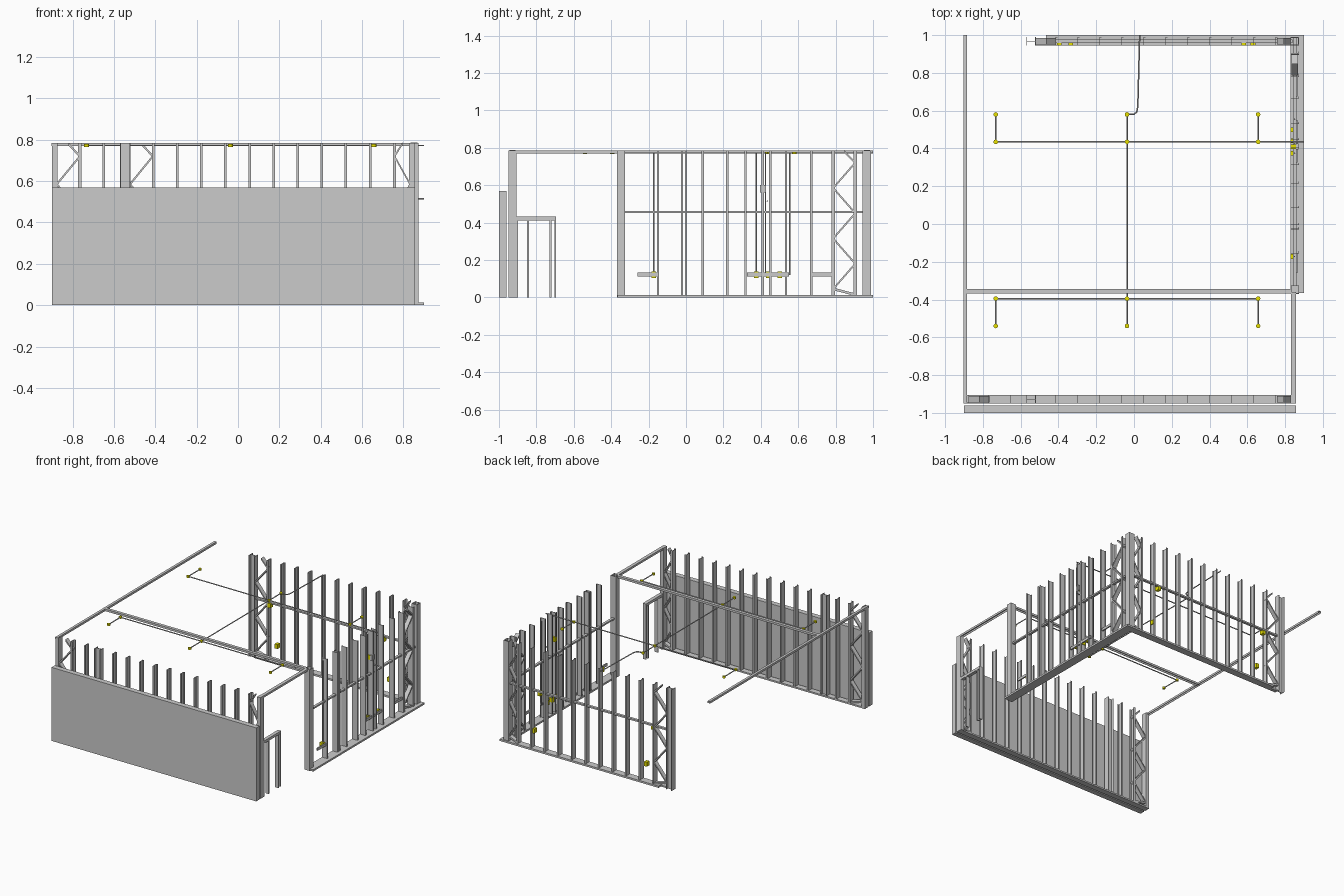
import bpy, bmesh
from mathutils import Vector

if "Cube" in bpy.data.objects:
    bpy.data.objects.remove(bpy.data.objects["Cube"])

H = 0.785
yellow = bpy.data.materials.new("yellow")
yellow.diffuse_color = (0.8, 0.75, 0.0, 1)
yellow.use_nodes = True
yellow.node_tree.nodes["Principled BSDF"].inputs["Base Color"].default_value = yellow.diffuse_color


def finish(bm, name, mat=None):
    bmesh.ops.recalc_face_normals(bm, faces=bm.faces)
    me = bpy.data.meshes.new(name)
    bm.to_mesh(me)
    bm.free()
    ob = bpy.data.objects.new(name, me)
    bpy.context.collection.objects.link(ob)
    if mat:
        me.materials.append(mat)


def prism(bm, pts, axis):
    lo = [bm.verts.new(p) for p in pts]
    hi = [bm.verts.new(Vector(p) + Vector(axis)) for p in pts]
    n = len(pts)
    bm.faces.new(lo)
    bm.faces.new(hi)
    for i in range(n):
        bm.faces.new((lo[i], lo[(i + 1) % n], hi[(i + 1) % n], hi[i]))


def box(bm, x0, x1, y0, y1, z0, z1):
    prism(bm, [(x0, y0, z0), (x1, y0, z0), (x1, y1, z0), (x0, y1, z0)], (0, 0, z1 - z0))


def boxes(name, items, mat=None):
    bm = bmesh.new()
    for b in items:
        box(bm, *b)
    finish(bm, name, mat)


# mapping of wall coordinates (u along wall, d through wall) to plan
D = 0.045
front = lambda u, d, z: (u, -0.95 + d, z)
back = lambda u, d, z: (u, 0.945 + d, z)
right = lambda u, d, z: (0.829 + d, u, z)


def stud(bm, m, u, w=0.012, z1=H, t=0.003):
    # C-shaped channel
    a, b = u - w / 2, u + w / 2
    prof = [(a, 0), (b, 0), (b, t), (a + t, t), (a + t, D - t), (b, D - t), (b, D), (a, D)]
    prism(bm, [m(p, q, 0) for p, q in prof], (0, 0, z1))


def wbox(bm, m, u0, u1, d0, d1, z0, z1):
    prism(bm, [m(u0, d0, z0), m(u1, d0, z0), m(u1, d1, z0), m(u0, d1, z0)], (0, 0, z1 - z0))


def studs(name, m, us, w=0.012):
    bm = bmesh.new()
    for u in us:
        stud(bm, m, u, w)
    finish(bm, name)


def zigzag(name, m, u0, u1):
    # lattice bracing between an end column and its neighbouring stud
    bm = bmesh.new()
    zs = [0.045, 0.18, 0.315, 0.45, 0.585, 0.72]
    pts = [((u1 if i % 2 == 0 else u0), z) for i, z in enumerate(zs)]
    pts = [(u0, 0.045 - 0.03)] + pts[::1]
    if pts[-1][0] == u0:
        pts.append((u0 + (u1 - u0) * 0.5, H - 0.005))
    else:
        pts.append((u1 + (u0 - u1) * 0.5, H - 0.005))
    for (a, za), (b, zb) in zip(pts, pts[1:]):
        t = 0.007
        prism(bm, [m(a, 0.006, za - t), m(b, 0.006, zb - t), m(b, 0.006, zb + t), m(a, 0.006, za + t)],
              Vector(m(0, D - 0.012, 0)) - Vector(m(0, 0, 0)))
    finish(bm, name)


def h_column(name, m, u0, u1):
    bm = bmesh.new()
    wbox(bm, m, u0, u0 + 0.004, 0, D, 0, H)
    wbox(bm, m, u1 - 0.004, u1, 0, D, 0, H)
    wbox(bm, m, u0, u1, D / 2 - 0.002, D / 2 + 0.002, 0, H)
    finish(bm, name)


def column(name, m, u0, u1):
    # boxed corner made from two facing channels
    bm = bmesh.new()
    wbox(bm, m, u0, u1, 0, 0.004, 0, H)
    wbox(bm, m, u0, u1, D - 0.004, D, 0, H)
    for u in (u0, u1 - 0.004):
        wbox(bm, m, u, u + 0.004, 0, D, 0, H)
    finish(bm, name)


def bar(name, m, *b):
    bm = bmesh.new()
    wbox(bm, m, *b)
    finish(bm, name)


# front wall
boxes("front_panel", [(-0.9, 0.857, -1, -0.96, 0, 0.57)])
bar("front_bottom_track", front, -0.9, 0.857, 0, D, 0, 0.012)
column("front_left_column", front, -0.9, -0.873)
column("front_right_column", front, 0.828, 0.857)
studs("front_studs", front, [-0.65] + [-0.41 + 0.1165 * i for i in range(10)])
studs("front_brace_studs", front, [-0.765, 0.757], 0.016)
zigzag("front_left_lattice", front, -0.765, -0.876)
zigzag("front_right_lattice", front, 0.757, 0.832)
h_column("front_h_column", front, -0.57, -0.52)

# back wall
bar("back_floor_flange", back, -0.465, 0.9, 0, 0.055, 0, 0.014)
bar("back_bottom_track", back, -0.52, 0.857, 0, D * 0.6, 0, 0.012)
h_column("back_h_column", back, -0.57, -0.52)
column("back_right_column", back, 0.828, 0.873)
studs("back_studs", back, [-0.41 + 0.1165 * i for i in range(11)])
zigzag("back_left_lattice", back, -0.412, -0.522)
zigzag("back_right_lattice", back, 0.757, 0.832)
bar("back_mid_rail", back, -0.52, 0.84, 0.012, 0.032, 0.45, 0.462)

# right wall
boxes("right_floor_flange", [(0.829, 0.9, -0.365, 1, 0, 0.014)])
column("right_end_column", right, -0.37, -0.325)
studs("right_studs", right, [-0.15, -0.022, 0.0, 0.09, 0.22, 0.318, 0.41, 0.45, 0.535, 0.67])
studs("right_brace_studs", right, [0.787, 0.905], 0.018)
zigzag("right_lattice", right, 0.905, 0.787)
bar("right_mid_rail", right, -0.325, 0.99, 0.012, 0.032, 0.45, 0.462)

# ceiling tracks: left, right and cross, each a downward channel
t, z0 = 0.003, H - 0.016
boxes("left_ceiling_track", [(-0.903, -0.883, -0.95, 1, H - t, H), (-0.903, -0.9, -0.95, 1, z0, H),
                             (-0.886, -0.883, -0.95, 1, z0, H)])
boxes("right_ceiling_track", [(0.832, 0.857, -0.95, -0.36, H - t, H), (0.832, 0.835, -0.95, -0.36, z0, H),
                              (0.854, 0.857, -0.95, -0.36, z0, H)])
boxes("cross_ceiling_track", [(-0.9, 0.832, -0.367, -0.343, H - t, H), (-0.9, 0.832, -0.367, -0.364, z0, H),
                              (-0.9, 0.832, -0.346, -0.343, z0, H)])

# door frame beside the front right corner
boxes("door_frame", [(0.83, 0.857, -0.91, -0.695, 0.412, 0.432),
                     (0.83, 0.857, -0.905, -0.898, 0, 0.415), (0.83, 0.857, -0.85, -0.84, 0, 0.415),
                     (0.83, 0.857, -0.73, -0.72, 0, 0.415), (0.83, 0.857, -0.702, -0.695, 0, 0.415)])


# conduit runs
def pipe(name, *lines):
    cu = bpy.data.curves.new(name, 'CURVE')
    cu.dimensions = '3D'
    cu.bevel_depth = 0.004
    cu.bevel_resolution = 1
    cu.use_fill_caps = True
    for pts in lines:
        s = cu.splines.new('POLY')
        s.points.add(len(pts) - 1)
        for p, c in zip(s.points, pts):
            p.co = (*c, 1)
    bpy.context.collection.objects.link(bpy.data.objects.new(name, cu))


Z = 0.772
xs, rows = (-0.732, -0.037, 0.657), ((0.435, 0.58), (-0.395, -0.54))
pipe("ceiling_conduit_rows", [(xs[0], 0.435, Z), (0.9, 0.435, Z)], [(xs[0], -0.395, Z), (xs[2], -0.395, Z)])
pipe("ceiling_conduit_drops", [(xs[1], 0.58, Z), (xs[1], -0.54, Z)],
     *[[(x, a, Z), (x, b, Z)] for x in (xs[0], xs[2]) for a, b in rows])
pipe("ceiling_conduit_feed", [(xs[1], 0.58, Z), (0.0, 0.582, Z), (0.014, 0.592, Z), (0.02, 0.62, Z), (0.03, 1, Z)])
WX = 0.85
pipe("wall_conduits", *[[(WX, y, 0.12), (WX, y, Z)] for y in (-0.172, 0.375, 0.425, 0.555)],
     [(WX, 0.435, 0.515), (0.9, 0.435, 0.515)])

# round ceiling boxes
bm = bmesh.new()
for x in xs:
    for y in (0.435, 0.58, -0.395, -0.54):
        r = bmesh.ops.create_cone(bm, cap_ends=True, segments=12, radius1=0.012, radius2=0.012, depth=0.013)
        bmesh.ops.translate(bm, verts=r['verts'], vec=(x, y, Z))
finish(bm, "ceiling_boxes", yellow)

# wall outlet boxes with their mounting bars
boxes("outlet_bars", [(0.856, 0.866, a, b, 0.112, 0.132)
                      for a, b in ((-0.26, -0.155), (0.325, 0.55), (0.675, 0.78))])
boxes("right_wall_outlets", [(0.828, 0.858, y - 0.012, y + 0.012, z - 0.017, z + 0.017)
                             for y, z in ((-0.172, 0.122), (0.375, 0.122), (0.44, 0.122), (0.5, 0.122), (0.41, 0.58))],
      yellow)
boxes("back_wall_outlets", [(x - 0.012, x + 0.012, 0.945, 0.975, z - 0.017, z + 0.017)
                            for x, z in ((-0.395, 0.44), (-0.335, 0.14), (0.58, 0.44), (0.63, 0.14))], yellow)
boxes("breaker_box", [(0.858, 0.872, 0.395, 0.427, 0.56, 0.6)])
